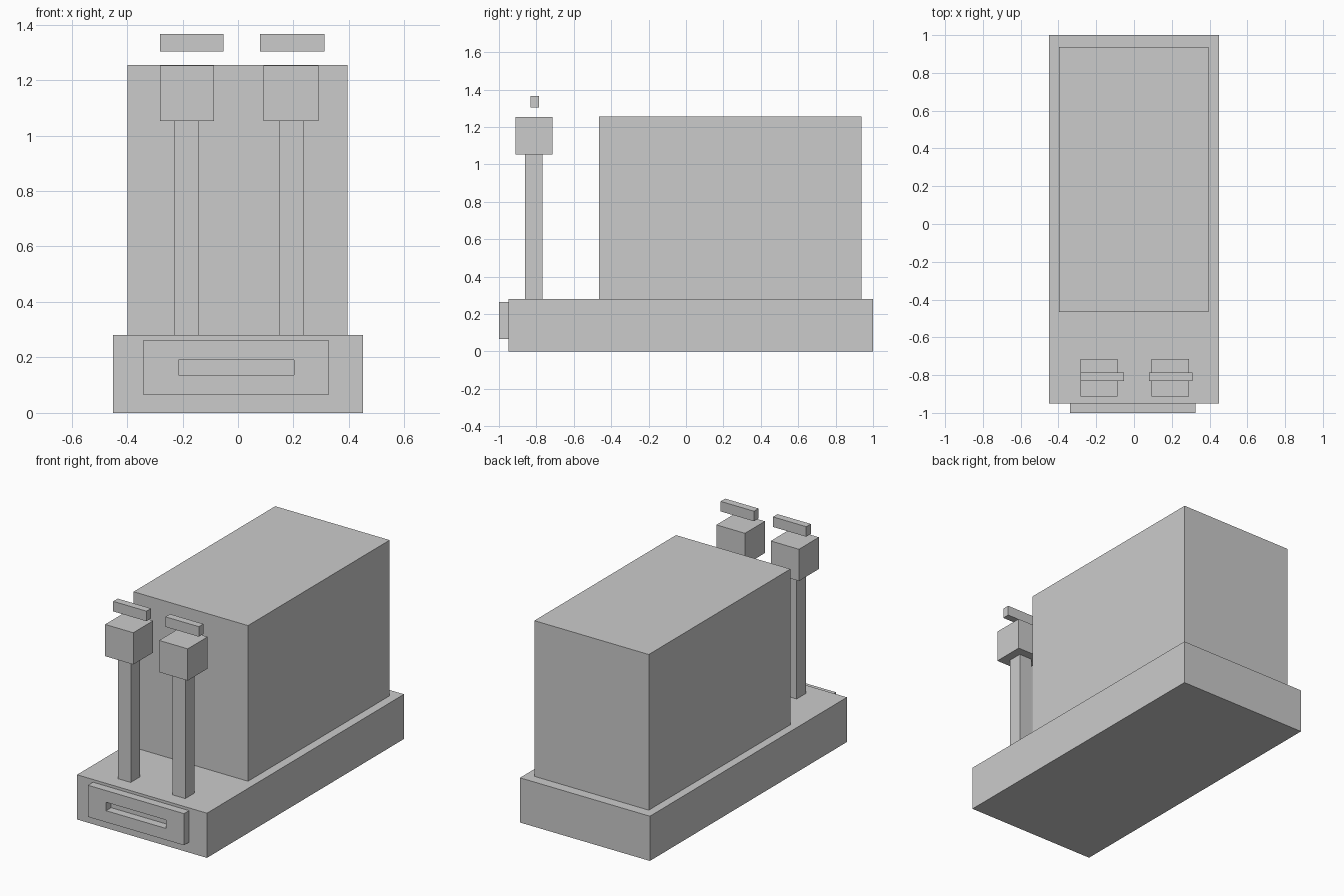
import bpy
import bmesh
from mathutils import Vector

if "Cube" in bpy.data.objects:
    bpy.data.objects.remove(bpy.data.objects["Cube"])


def box(name, x, y, z):
    """Add a box spanning the given (min, max) ranges."""
    lo, hi = Vector((x[0], y[0], z[0])), Vector((x[1], y[1], z[1]))
    size = hi - lo
    bm = bmesh.new()
    bmesh.ops.create_cube(bm, size=1)
    bmesh.ops.scale(bm, vec=size, verts=bm.verts)
    mesh = bpy.data.meshes.new(name)
    bm.to_mesh(mesh)
    bm.free()
    obj = bpy.data.objects.new(name, mesh)
    obj.location = (lo + hi) / 2
    bpy.context.collection.objects.link(obj)
    return obj


# Base slab and main cabinet
box("base", (-0.45, 0.45), (-0.95, 1.0), (0, 0.28))
box("cabinet", (-0.398, 0.395), (-0.465, 0.937), (0.28, 1.255))

# Front plate with a slot cut through to the base
plate = box("front_plate", (-0.34, 0.326), (-1.0, -0.95), (0.065, 0.263))
cutter = box("slot_cutter", (-0.214, 0.202), (-1.05, -0.9), (0.137, 0.19))
cutter.hide_render = True
cutter.hide_viewport = True
cutter.display_type = 'WIRE'
slot = plate.modifiers.new("slot", 'BOOLEAN')
slot.operation = 'DIFFERENCE'
slot.solver = 'EXACT'
slot.object = cutter

# Two posts, each with a block head and a floating bar above it
sides = {
    "left": ((-0.229, -0.141), (-0.282, -0.087), (-0.282, -0.052)),
    "right": ((0.147, 0.237), (0.092, 0.29), (0.08, 0.311)),
}
for side, (post_x, head_x, bar_x) in sides.items():
    box(f"{side}_post", post_x, (-0.86, -0.768), (0.28, 1.053))
    box(f"{side}_head", head_x, (-0.912, -0.715), (1.053, 1.252))
    box(f"{side}_bar", bar_x, (-0.832, -0.787), (1.303, 1.366))
